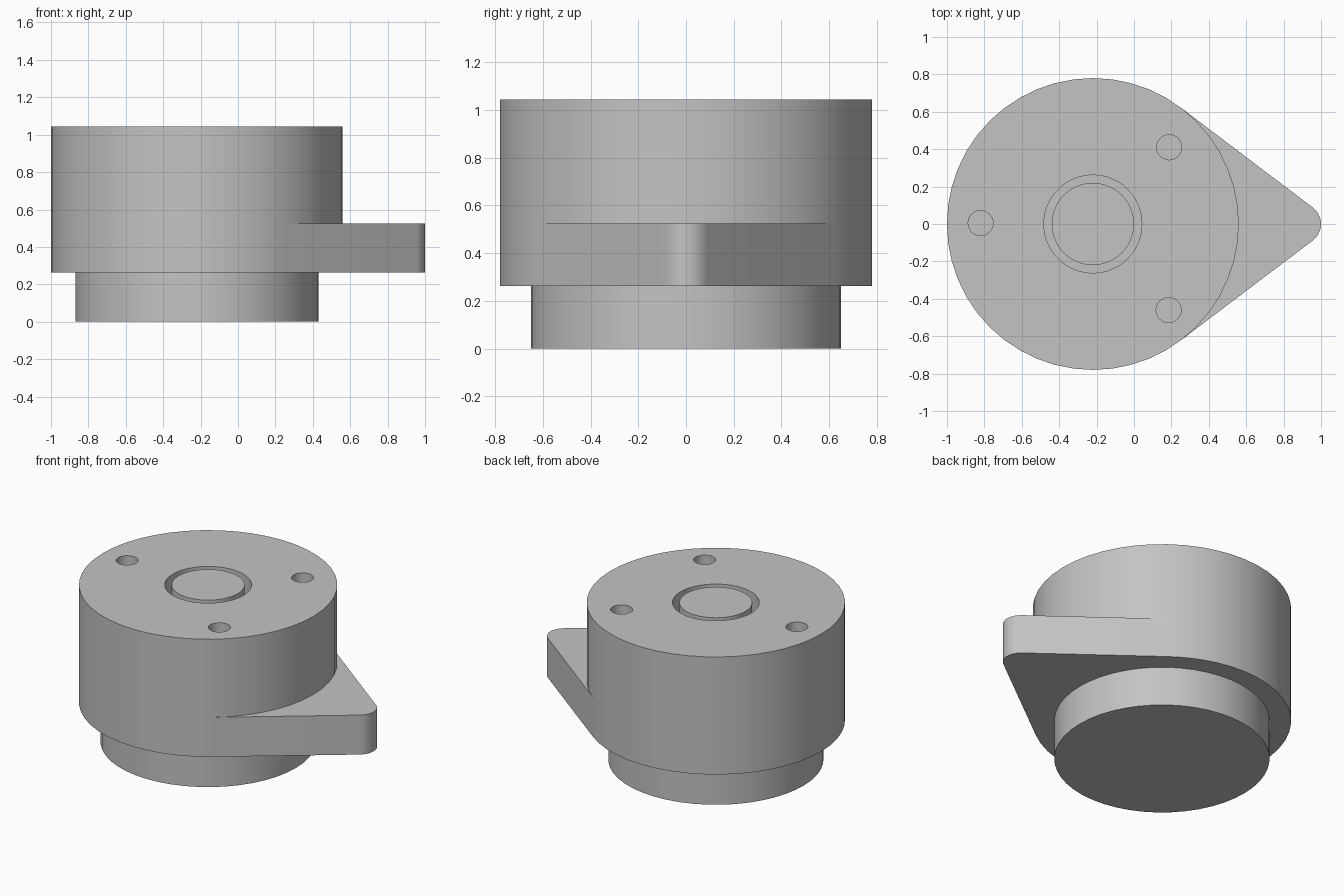
import bpy, bmesh, math
from math import sin, cos, radians

if "Cube" in bpy.data.objects:
    bpy.data.objects.remove(bpy.data.objects["Cube"])

AXIS_X = -0.22           # shared axis of housing and shaft
SEGMENTS = 48
RADIUS, TOP = 0.78, 1.045
LUG_BOTTOM, LUG_TOP = 0.262, 0.525

grey = bpy.data.materials.new("plain_grey")
grey.use_nodes = True
grey.diffuse_color = (0.55, 0.55, 0.55, 1)
grey.node_tree.nodes["Principled BSDF"].inputs["Base Color"].default_value = (0.55, 0.55, 0.55, 1)


def finish(name, bm):
    """Turn a bmesh into a named grey object."""
    bmesh.ops.remove_doubles(bm, verts=bm.verts, dist=1e-5)
    bmesh.ops.recalc_face_normals(bm, faces=bm.faces)
    mesh = bpy.data.meshes.new(name)
    bm.to_mesh(mesh)
    bm.free()
    mesh.materials.append(grey)
    obj = bpy.data.objects.new(name, mesh)
    bpy.context.collection.objects.link(obj)
    return obj


def lathe(name, profile, x=AXIS_X, y=0, segments=SEGMENTS):
    """Revolve (radius, height) points about a vertical axis."""
    bm = bmesh.new()
    verts = [bm.verts.new((r, 0, z)) for r, z in profile]
    edges = [bm.edges.new(pair) for pair in zip(verts, verts[1:])]
    bmesh.ops.spin(bm, geom=verts + edges, cent=(0, 0, 0), axis=(0, 0, 1),
                   angle=math.tau, steps=segments, use_merge=True)
    bmesh.ops.translate(bm, verts=bm.verts, vec=(x, y, 0))
    return finish(name, bm)


def arc(cx, radius, start, end, steps):
    angles = [radians(start + (end - start) * i / steps) for i in range(steps + 1)]
    return [(cx + radius * cos(a), radius * sin(a)) for a in angles]


def smooth(obj):
    bpy.ops.object.select_all(action="DESELECT")
    obj.select_set(True)
    bpy.context.view_layer.objects.active = obj
    bpy.ops.object.shade_smooth_by_angle(angle=radians(30))


# Stepped housing with a blind central bore
housing = lathe("housing", [(0, 0), (0.65, 0), (0.65, LUG_BOTTOM), (RADIUS, LUG_BOTTOM),
                            (RADIUS, TOP), (0.262, TOP), (0.262, LUG_TOP), (0, LUG_TOP)])

# Shaft standing in the bore, flush with the top
shaft = lathe("shaft", [(0, LUG_TOP), (0.22, LUG_TOP), (0.22, TOP), (0, TOP)])

# Three screw holes cut into the top
for i, (x, y) in enumerate([(-0.82, 0.005), (0.188, 0.41), (0.185, -0.46)]):
    cutter = lathe(f"hole_cutter_{i + 1}", [(0, 0.7), (0.067, 0.7), (0.067, 1.2), (0, 1.2)], x, y, 24)
    cutter.hide_render = True
    cut = housing.modifiers.new("screw_hole", "BOOLEAN")
    cut.operation, cut.solver, cut.object = "DIFFERENCE", "EXACT", cutter
    bpy.context.view_layer.objects.active = housing
    bpy.ops.object.modifier_apply(modifier=cut.name)
    bpy.data.objects.remove(cutter)

# Tapered lug: rounded tip with straight flanks tangent to the housing
TANGENT = 52.5
tip = arc(0.89, 0.11, -TANGENT, TANGENT, 10)
seat = arc(AXIS_X, RADIUS, TANGENT, -TANGENT, 14)
bm = bmesh.new()
base = bm.faces.new([bm.verts.new((x, y, LUG_BOTTOM)) for x, y in tip + seat])
raised = bmesh.ops.extrude_face_region(bm, geom=[base], use_keep_orig=True)["geom"]
bmesh.ops.translate(bm, vec=(0, 0, LUG_TOP - LUG_BOTTOM),
                    verts=[v for v in raised if isinstance(v, bmesh.types.BMVert)])
lug = finish("lug", bm)

for part in (housing, shaft, lug):
    smooth(part)
